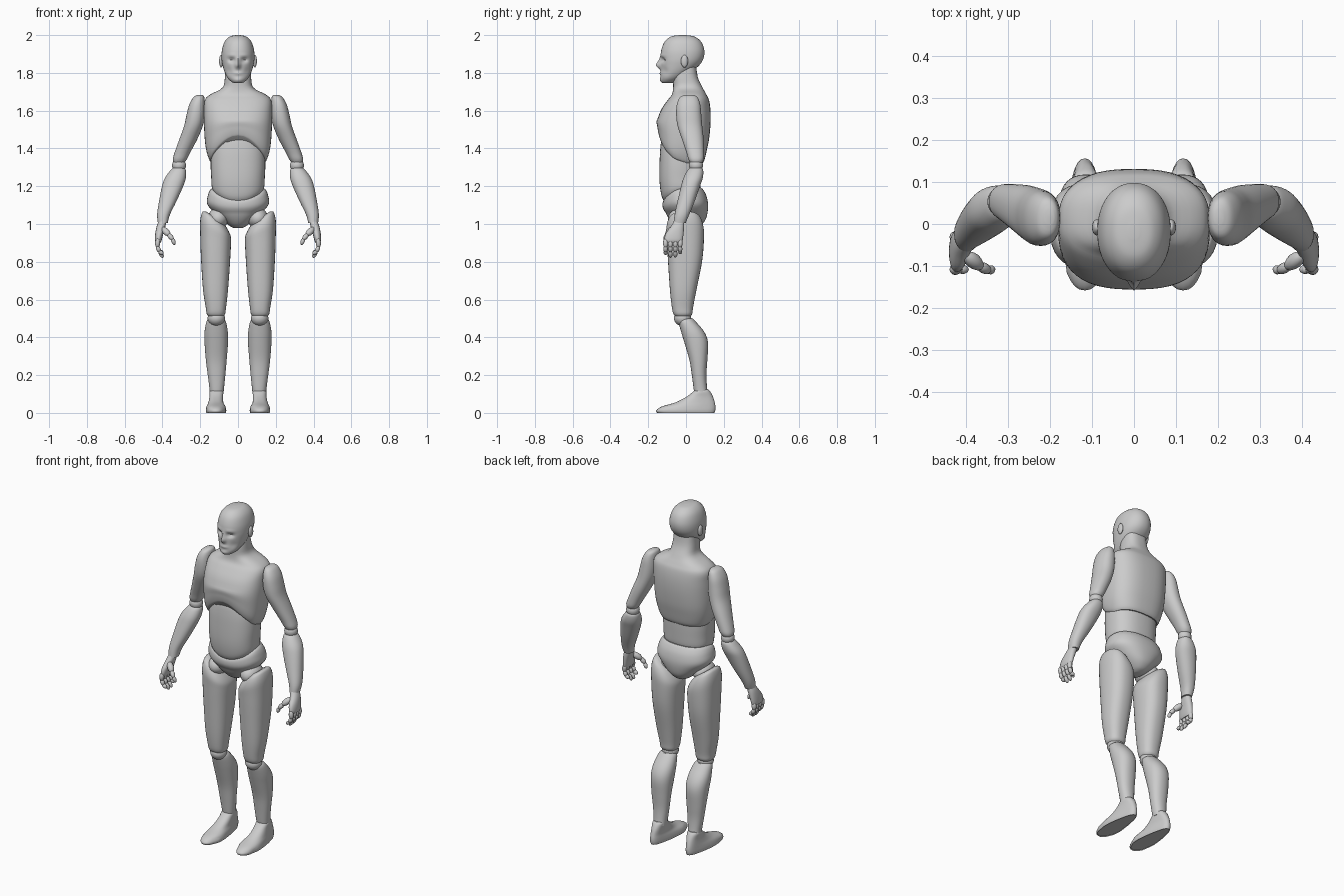
import bpy, bmesh, math
from mathutils import Vector, Matrix


def clamp(t):
    return max(0.0, min(1.0, t))


def finish(bm, name):
    bmesh.ops.recalc_face_normals(bm, faces=bm.faces[:])
    me = bpy.data.meshes.new(name)
    bm.to_mesh(me)
    bm.free()
    ob = bpy.data.objects.new(name, me)
    bpy.context.collection.objects.link(ob)
    return ob


def smooth_rings(rings, sub):
    # Catmull-Rom through the rings
    out, n = [], len(rings)
    for i in range(n - 1):
        a, b, c, d = (rings[max(0, min(n - 1, i + k))] for k in (-1, 0, 1, 2))
        for s in range(sub):
            t = s / sub
            out.append([0.5 * (2 * q + (r - p) * t + (2 * p - 5 * q + 4 * r - u) * t * t
                               + (3 * q - p - 3 * r + u) * t ** 3)
                        for p, q, r, u in zip(a, b, c, d)])
    return out + [list(rings[-1])]


def loft(name, rings, side=1, power=2.2, seg=32, sub=4, warp=None):
    # rings: (z, x0, x1, y0, y1) bounds of rounded cross-sections
    bm = bmesh.new()
    loops = []
    for z, x0, x1, y0, y1 in smooth_rings(rings, sub):
        loop = []
        for k in range(seg):
            a = 2 * math.pi * k / seg
            c, s = math.cos(a), math.sin(a)
            x = (x0 + x1) / 2 + (x1 - x0) / 2 * math.copysign(abs(c) ** (2 / power), c)
            y = (y0 + y1) / 2 + (y1 - y0) / 2 * math.copysign(abs(s) ** (2 / power), s)
            p = (x, y, z)
            if warp:
                p = warp(*p)
            loop.append(bm.verts.new((p[0] * side, p[1], p[2])))
        loops.append(loop)
    for a, b in zip(loops, loops[1:]):
        for k in range(seg):
            j = (k + 1) % seg
            bm.faces.new((a[k], a[j], b[j], b[k]))
    bm.faces.new(loops[0])
    bm.faces.new(loops[-1])
    return finish(bm, name)


def sym(rings):
    return [(z, -w, w, y0, y1) for z, w, y0, y1 in rings]


def ball(name, loc, radii, side=1):
    bm = bmesh.new()
    m = Matrix.Translation((loc[0] * side, loc[1], loc[2])) @ Matrix.Diagonal((*radii, 1))
    bmesh.ops.create_uvsphere(bm, u_segments=24, v_segments=14, radius=1, matrix=m)
    return finish(bm, name)


def digit(name, pts, radii, side):
    # chain of rounded finger segments
    bm = bmesh.new()
    for a, b, r in zip(pts, pts[1:], radii):
        a, b = (Vector((p[0] * side, p[1], p[2])) for p in (a, b))
        d = b - a
        m = (Matrix.Translation((a + b) / 2) @ d.to_track_quat('Z', 'Y').to_matrix().to_4x4()
             @ Matrix.Diagonal((r, r, d.length / 2 + r * 0.5, 1)))
        bmesh.ops.create_uvsphere(bm, u_segments=12, v_segments=8, radius=1, matrix=m)
    return finish(bm, name)


# Head with face bumps: (x, z, width, height, depth)
BUMPS = [(0, 1.838, .013, .016, .022), (0, 1.86, .010, .022, .012),
         (.034, 1.868, .017, .012, -.016), (.034, 1.893, .025, .008, .004),
         (0, 1.797, .024, .008, .006), (0, 1.762, .022, .012, .006),
         (.05, 1.81, .018, .02, -.006)]


def face(x, y, z):
    if y < -.03:
        for bx, bz, sx, sz, d in BUMPS:
            y -= d * math.exp(-((abs(x) - bx) / sx) ** 2 - ((z - bz) / sz) ** 2)
    return x, y, z


loft("head", sym([(2.0, .012, -.035, .0), (1.992, .045, -.08, .045), (1.965, .071, -.113, .08),
                  (1.92, .085, -.131, .097), (1.875, .087, -.134, .092), (1.838, .081, -.133, .068),
                  (1.80, .069, -.134, .02), (1.77, .053, -.134, -.025), (1.75, .03, -.128, -.06),
                  (1.746, .012, -.115, -.08)]),
     power=2.15, seg=72, sub=6, warp=face)


# Chest and neck, arched lower edge in front
def rib_arch(x, y, z):
    w = clamp((1.56 - z) / .235)
    return x, y, z + w * clamp(-y / .09) * .14 * max(0, 1 - (x / .16) ** 2)


loft("chest", sym([(1.322, .142, -.135, .088), (1.34, .153, -.142, .098), (1.39, .168, -.148, .11),
                   (1.45, .176, -.152, .122), (1.53, .18, -.155, .13), (1.60, .18, -.134, .13),
                   (1.655, .176, -.098, .122), (1.685, .148, -.075, .108), (1.722, .082, -.068, .088),
                   (1.78, .069, -.068, .062), (1.86, .064, -.06, .052)]),
     power=2.6, seg=48, warp=rib_arch)


# Abdomen, lower edge dips in front
def dip(x, y, z):
    w = clamp((1.30 - z) / .12)
    return x, y, z - w * clamp(-y / .08) * .06 * max(0, 1 - (x / .15) ** 2)


loft("abdomen", sym([(1.18, .13, -.115, .07), (1.2, .139, -.13, .077), (1.25, .142, -.14, .08),
                     (1.32, .145, -.14, .082), (1.4, .14, -.136, .08), (1.46, .115, -.125, .06),
                     (1.48, .08, -.09, .04)]), power=2.4, seg=40, warp=dip)


# Pelvis
def waistband(x, y, z):
    w = clamp((z - 1.06) / .13)
    return x, y, z - w * clamp(-y / .08) * .06 * max(0, 1 - (x / .15) ** 2)


loft("pelvis", sym([(.978, .022, -.025, .045), (.99, .045, -.055, .075), (1.02, .082, -.085, .102),
                    (1.06, .125, -.108, .114), (1.105, .163, -.122, .117), (1.15, .16, -.124, .108),
                    (1.18, .148, -.118, .092), (1.192, .135, -.105, .08)]),
     power=2.3, seg=40, warp=waistband)


def thigh_slant(x, y, z):
    w = clamp((z - .85) / .17)
    return x, y, z + w * (x - .12) * .65


def foot_shape(x, y, z):
    k = 1 - .3 * clamp((y + .05) / .15)
    return .116 + (x - .118) * k - .03 * clamp(-y) / 1 + .004 * (y < -.1), y, z


for side, tag in ((1, "left_"), (-1, "right_")):
    ball(tag + "ear", (.089, -.008, 1.862), (.011, .019, .033), side)

    # Arm
    loft(tag + "upper_arm", [(1.684, .19, .212, .0, .035), (1.673, .179, .234, -.03, .06),
         (1.635, .175, .257, -.048, .075), (1.58, .175, .272, -.052, .081),
         (1.52, .186, .285, -.045, .086), (1.45, .215, .31, -.022, .093),
         (1.38, .252, .335, .002, .095), (1.345, .27, .345, .012, .094),
         (1.325, .283, .342, .022, .085)], side)
    ball(tag + "elbow", (.312, .053, 1.31), (.037, .037, .036), side)
    loft(tag + "forearm", [(1.3, .29, .34, .025, .08), (1.285, .276, .357, .008, .091),
         (1.245, .276, .386, -.013, .089), (1.2, .29, .402, -.026, .074),
         (1.12, .326, .418, -.045, .046), (1.05, .36, .428, -.06, .017),
         (1.005, .372, .424, -.066, -.002)], side)
    loft(tag + "palm", [(1.025, .378, .415, -.058, -.01), (.99, .384, .43, -.078, -.01),
         (.95, .395, .438, -.107, -.013), (.915, .404, .44, -.115, -.018),
         (.9, .41, .434, -.108, -.025)], side, seg=24)
    digit(tag + "thumb", [(.398, -.075, .975), (.367, -.1, .945), (.347, -.11, .92),
          (.337, -.108, .895)], (.018, .013, .011), side)
    for i, (y, low) in enumerate(((-.108, .835), (-.082, .818), (-.056, .82), (-.031, .84))):
        digit(tag + "finger_%d" % (i + 1), [(.424, y, .918), (.427, y, .88),
              (.416, y, .855), (.399, y, low + .008)], (.0135, .012, .011), side)

    # Leg
    ball(tag + "hip_joint", (.105, -.02, 1.03), (.055, .075, .055), side)
    loft(tag + "thigh", [(1.035, .085, .168, -.065, .055), (1.02, .06, .188, -.09, .078),
         (.98, .04, .2, -.104, .093), (.92, .037, .2, -.102, .095), (.8, .042, .195, -.095, .085),
         (.65, .053, .185, -.085, .055), (.56, .063, .171, -.075, .038),
         (.525, .068, .166, -.067, .033), (.51, .078, .155, -.055, .022)],
         side, power=2.4, warp=thigh_slant)
    ball(tag + "knee", (.115, -.018, .502), (.046, .046, .042), side)
    loft(tag + "shin", [(.5, .08, .15, -.03, .035), (.485, .065, .166, -.04, .05),
         (.43, .054, .177, -.026, .096), (.37, .053, .177, -.008, .117),
         (.28, .06, .17, .018, .113), (.2, .067, .16, .031, .108),
         (.13, .074, .151, .04, .112), (.1, .077, .149, .045, .118)], side)
    loft(tag + "foot", [(.004, .067, .172, -.148, .148), (.0, .066, .173, -.152, .15),
         (.014, .063, .176, -.157, .155), (.034, .066, .173, -.128, .156),
         (.056, .072, .167, -.055, .152), (.085, .07, .163, .002, .143),
         (.112, .067, .164, .037, .129), (.124, .075, .155, .048, .118)],
         side, power=2.3, warp=foot_shape)

bpy.ops.object.select_all(action='SELECT')
bpy.context.view_layer.objects.active = bpy.data.objects["head"]
bpy.ops.object.shade_smooth_by_angle(angle=math.radians(40))
